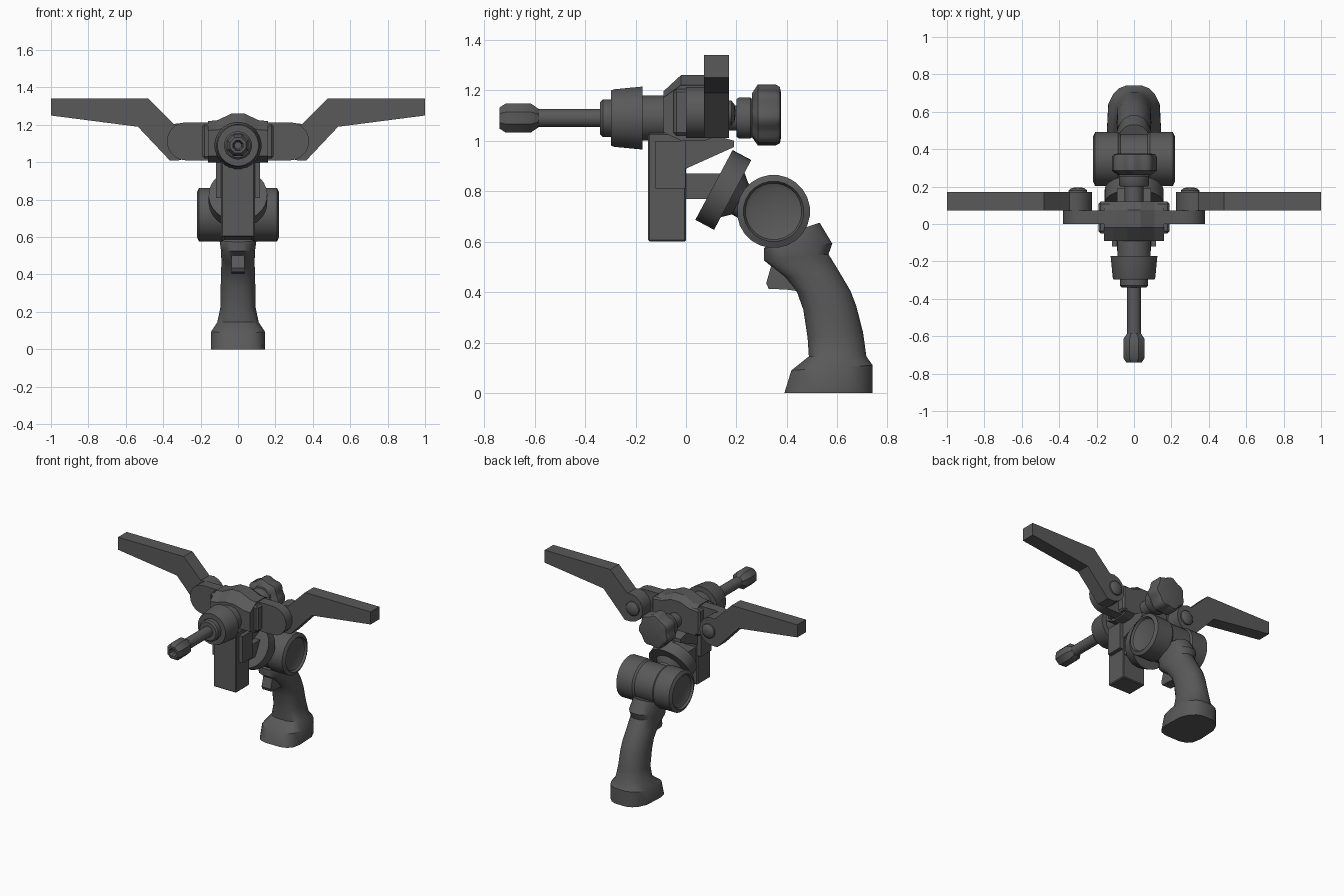
import bpy, bmesh, math
from mathutils import Vector

if "Cube" in bpy.data.objects:
    bpy.data.objects.remove(bpy.data.objects["Cube"])

grey = bpy.data.materials.new("dark_grey")
grey.diffuse_color = (0.1, 0.1, 0.1, 1)
grey.use_nodes = True
grey.node_tree.nodes["Principled BSDF"].inputs["Base Color"].default_value = grey.diffuse_color


def finish(name, bm, smooth=True, bevel=0):
    bmesh.ops.recalc_face_normals(bm, faces=bm.faces)
    me = bpy.data.meshes.new(name)
    bm.to_mesh(me)
    bm.free()
    ob = bpy.data.objects.new(name, me)
    bpy.context.collection.objects.link(ob)
    me.materials.append(grey)
    if bevel:
        m = ob.modifiers.new("bevel", 'BEVEL')
        m.width, m.segments = bevel, 1
    if smooth:
        bpy.ops.object.select_all(action='DESELECT')
        ob.select_set(True)
        bpy.context.view_layer.objects.active = ob
        bpy.ops.object.shade_smooth_by_angle(angle=math.radians(35))
    return ob


def loft(name, rings, **kw):
    """Skin a list of closed point rings and cap both ends."""
    bm = bmesh.new()
    vs = [[bm.verts.new(p) for p in r] for r in rings]
    n = len(vs[0])
    for a, b in zip(vs, vs[1:]):
        for i in range(n):
            j = (i + 1) % n
            bm.faces.new((a[i], a[j], b[j], b[i]))
    bm.faces.new(vs[0])
    bm.faces.new(vs[-1])
    return finish(name, bm, **kw)


def lathe(name, origin, axis, profile, sides=24, lobes=0, depth=0.0):
    """Turn (distance, radius) pairs around an axis, optionally scalloped."""
    axis = Vector(axis).normalized()
    u = axis.orthogonal().normalized()
    v = axis.cross(u)
    rings = []
    for t, r in profile:
        ring = []
        for i in range(sides):
            a = 2 * math.pi * (i + 0.5) / sides
            rr = r * (1 + depth * math.cos(lobes * a))
            ring.append(Vector(origin) + axis * t + (u * math.cos(a) + v * math.sin(a)) * rr)
        rings.append(ring)
    return loft(name, rings)


def prism_x(name, pts, half, **kw):
    """Side outline (y, z) extruded across x."""
    return loft(name, [[(x, y, z) for y, z in pts] for x in (-half, half)], **kw)


def prism_y(name, pts, y0, y1, **kw):
    """Front outline (x, z) extruded along y."""
    return loft(name, [[(x, y, z) for x, z in pts] for y in (y0, y1)], **kw)


def rect(a, b, c, d):
    return [(a, c), (b, c), (b, d), (a, d)]


def arc(cx, cz, r, start, end, n=8):
    return [(cx + r * math.cos(math.radians(start + (end - start) * i / n)),
             cz + r * math.sin(math.radians(start + (end - start) * i / n))) for i in range(n + 1)]


# Nozzle line, front to back
Z = 1.09
FWD = (0, 1, 0)
lathe("nozzle_tip", (0, 0, Z), FWD, [(-0.70, 0.02), (-0.74, 0.03), (-0.74, 0.045), (-0.715, 0.062),
      (-0.615, 0.062), (-0.585, 0.04)], 8)
lathe("nozzle_rod", (0, 0, Z), FWD, [(-0.60, 0.037), (-0.32, 0.037)], 16)
lathe("nozzle_collar", (0, 0, Z), FWD, [(-0.34, 0.065), (-0.33, 0.075), (-0.298, 0.075), (-0.298, 0.11),
      (-0.285, 0.115), (-0.172, 0.126), (-0.172, 0.09), (-0.08, 0.09)])

# Central body with a sloped front
prof = [(-0.16, 1.0), (0.16, 1.0), (0.16, 1.22), (0.11, 1.225), (0.035, 1.26),
        (-0.035, 1.26), (-0.11, 1.225), (-0.16, 1.22)]
loft("body", [[(x, y, Z + (z - Z) * s) for x, z in prof]
              for y, s in ((-0.09, 0.62), (-0.02, 1), (0.075, 1), (0.12, 0.8))], smooth=False)
prism_y("body_band", rect(-0.19, 0.19, 1.02, 1.205), -0.05, 0.12, smooth=False, bevel=0.012)

# Hinge plates, wing handles and pivot bolts on both sides
for s, side in ((1, "right"), (-1, "left")):
    plate = [(0.14, 1.01)] + arc(0.278, 1.112, 0.102, -90, 90, 10) + [(0.14, 1.214)]
    prism_y(side + "_hinge_plate", [(s * x, z) for x, z in plate], 0.0, 0.072)
    wing = ([(0.365, 1.01), (0.535, 1.19), (1.0, 1.25), (1.0, 1.34), (0.48, 1.34), (0.345, 1.205)]
            + arc(0.325, 1.11, 0.1, 100, 265, 8))
    prism_y(side + "_wing_handle", [(s * x, z) for x, z in wing], 0.072, 0.17)
    lathe(side + "_pivot_bolt", (s * 0.30, 0, 1.11), FWD,
          [(0.16, 0.052), (0.18, 0.05), (0.192, 0.035), (0.196, 0.012)], 16)

# Rear adjuster
lathe("rear_shaft", (0, 0, Z), FWD, [(0.10, 0.05), (0.20, 0.05), (0.20, 0.075), (0.21, 0.082),
      (0.255, 0.082), (0.27, 0.07)])
lathe("rear_knob", (0, 0, 1.1), FWD, [(0.262, 0.085), (0.285, 0.117), (0.355, 0.117),
      (0.372, 0.108), (0.377, 0.085)], 42, 7, 0.06)

# Lower block, sloped gusset and arm
prism_x("lower_block", rect(-0.15, 0.0, 0.60, 1.03), 0.09, smooth=False, bevel=0.006)
prism_x("block_cheeks", rect(-0.12, -0.002, 0.81, 1.0), 0.118, smooth=False)
prism_x("gusset", [(-0.01, 0.885), (0.19, 0.975), (0.19, 1.0), (0.12, 1.02), (-0.01, 1.02)],
        0.09, smooth=False)
prism_x("arm", rect(-0.02, 0.16, 0.77, 0.87), 0.08, smooth=False)

# Tilted disc, neck and pivot drum
lathe("tilted_disc", (0, 0.148, 0.805), (0, 0.88, -0.47),
      [(-0.042, 0.145), (-0.042, 0.157), (0.042, 0.157), (0.042, 0.1), (0.075, 0.07), (0.16, 0.07)], 28)
half = [(0.195, 0.09), (0.205, 0.112), (0.22, 0.12), (0.208, 0.145), (0.085, 0.145), (0.072, 0.135)]
lathe("pivot_drum", (0, 0.347, 0.72), (1, 0, 0),
      [(-t, r) for t, r in half] + [(t, r) for t, r in reversed(half)], 24)

# Grip: each row is front (y, z), back (y, z), half width, roundness
rows = [(0.39, 0, 0.74, 0, 0.147, 0.55), (0.418, 0.09, 0.74, 0.11, 0.145, 0.55),
        (0.487, 0.145, 0.715, 0.145, 0.112, 0.65), (0.482, 0.22, 0.702, 0.24, 0.095, 0.75),
        (0.465, 0.33, 0.675, 0.345, 0.094, 0.75), (0.44, 0.40, 0.652, 0.405, 0.092, 0.75),
        (0.39, 0.46, 0.605, 0.485, 0.09, 0.75), (0.31, 0.525, 0.565, 0.55, 0.093, 0.7),
        (0.31, 0.575, 0.58, 0.592, 0.1, 0.7), (0.36, 0.62, 0.53, 0.675, 0.085, 0.7)]
rings = []
for fy, fz, by, bz, w, e in rows:
    ring = []
    for i in range(16):
        a = 2 * math.pi * (i + 0.5) / 16
        c, d = (math.copysign(abs(k) ** e, k) for k in (math.cos(a), math.sin(a)))
        m = (c / math.cos(math.pi / 16) ** e + 1) / 2
        taper = 1 - 0.3 * max(0, c) ** 2        # narrower towards the back
        ring.append((w * d * taper, fy + (by - fy) * m, fz + (bz - fz) * m))
    rings.append(ring)
loft("grip", rings)

# Trigger
prism_x("trigger", [(0.345, 0.53), (0.318, 0.435), (0.328, 0.413), (0.40, 0.41),
                    (0.47, 0.40), (0.47, 0.53)], 0.036, smooth=False)
